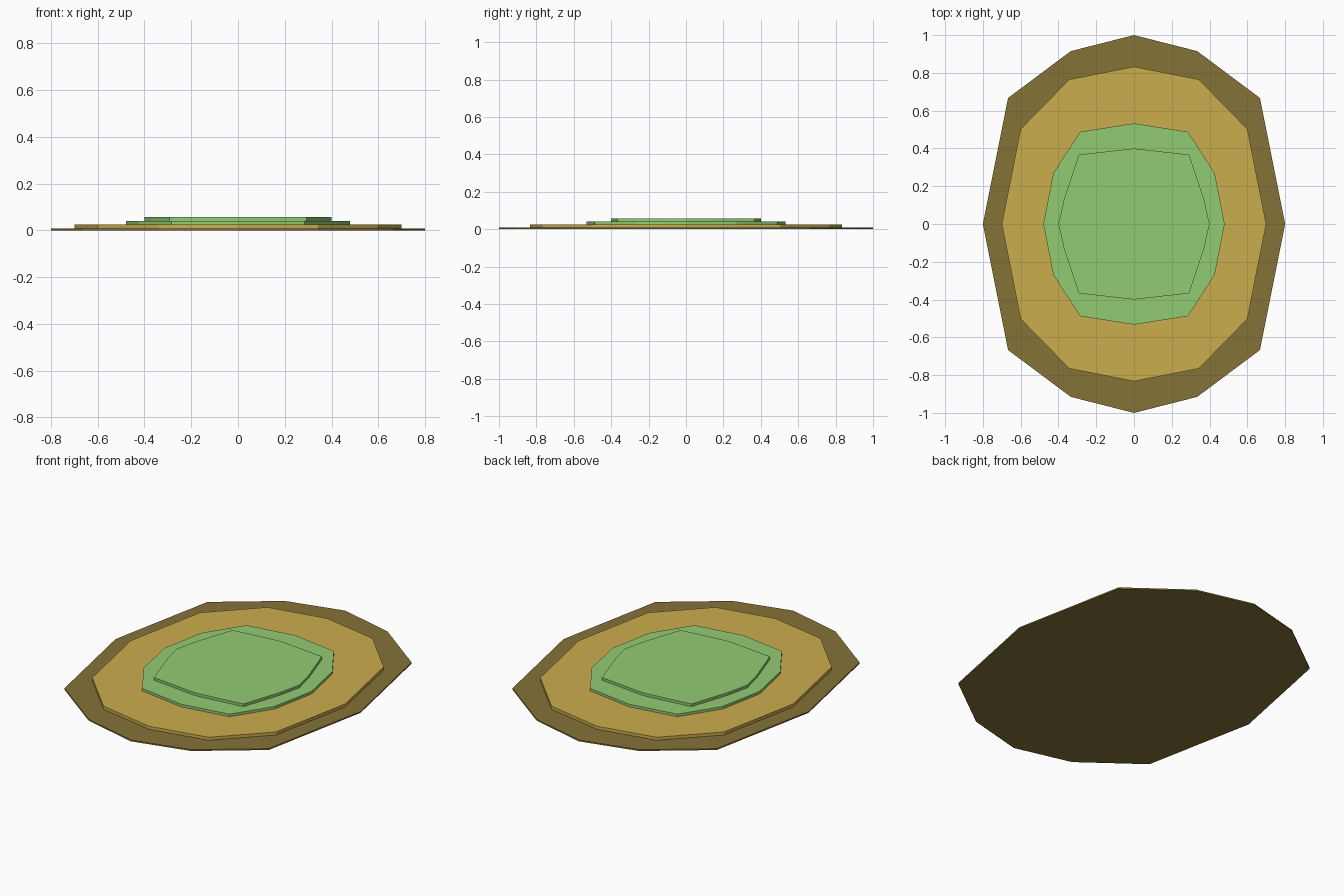
import bpy, bmesh

if "Cube" in bpy.data.objects:
    bpy.data.objects.remove(bpy.data.objects["Cube"])


def material(name, color):
    m = bpy.data.materials.new(name)
    m.diffuse_color = (*color, 1)
    m.use_nodes = True
    m.node_tree.nodes["Principled BSDF"].inputs["Base Color"].default_value = m.diffuse_color
    return m


def slab(name, quarter, z0, z1, mat):
    """Mirror a quarter outline (from +y tip to +x tip) and extrude it."""
    right = quarter + [(x, -y) for x, y in quarter[-2::-1]]
    outline = right + [(-x, y) for x, y in right[-2:0:-1]]
    bm = bmesh.new()
    face = bm.faces.new([bm.verts.new((x, y, z0)) for x, y in outline])
    top = bmesh.ops.extrude_face_region(bm, geom=[face], use_keep_orig=True)
    for v in top["geom"]:
        if isinstance(v, bmesh.types.BMVert):
            v.co.z = z1
    bmesh.ops.recalc_face_normals(bm, faces=bm.faces)
    me = bpy.data.meshes.new(name)
    bm.to_mesh(me)
    bm.free()
    me.materials.append(mat)
    ob = bpy.data.objects.new(name, me)
    bpy.context.collection.objects.link(ob)


brown = material("wet_sand", (0.235, 0.170, 0.038))
sand = material("sand", (0.60, 0.42, 0.075))
green = material("grass", (0.29, 0.60, 0.17))

# Stacked layers, widest at the bottom
slab("shore_base", [(0, 1), (0.335, 0.915), (0.667, 0.667), (0.8, 0)], 0, 0.008, brown)
slab("sand_layer", [(0, 0.833), (0.343, 0.765), (0.6, 0.503), (0.7, 0)], 0.008, 0.026, sand)
slab("lower_grass", [(0, 0.533), (0.285, 0.488), (0.427, 0.27), (0.48, 0)], 0.026, 0.041, green)
slab("upper_grass", [(0, 0.4), (0.292, 0.367), (0.37, 0.133), (0.4, 0)], 0.041, 0.057, green)
